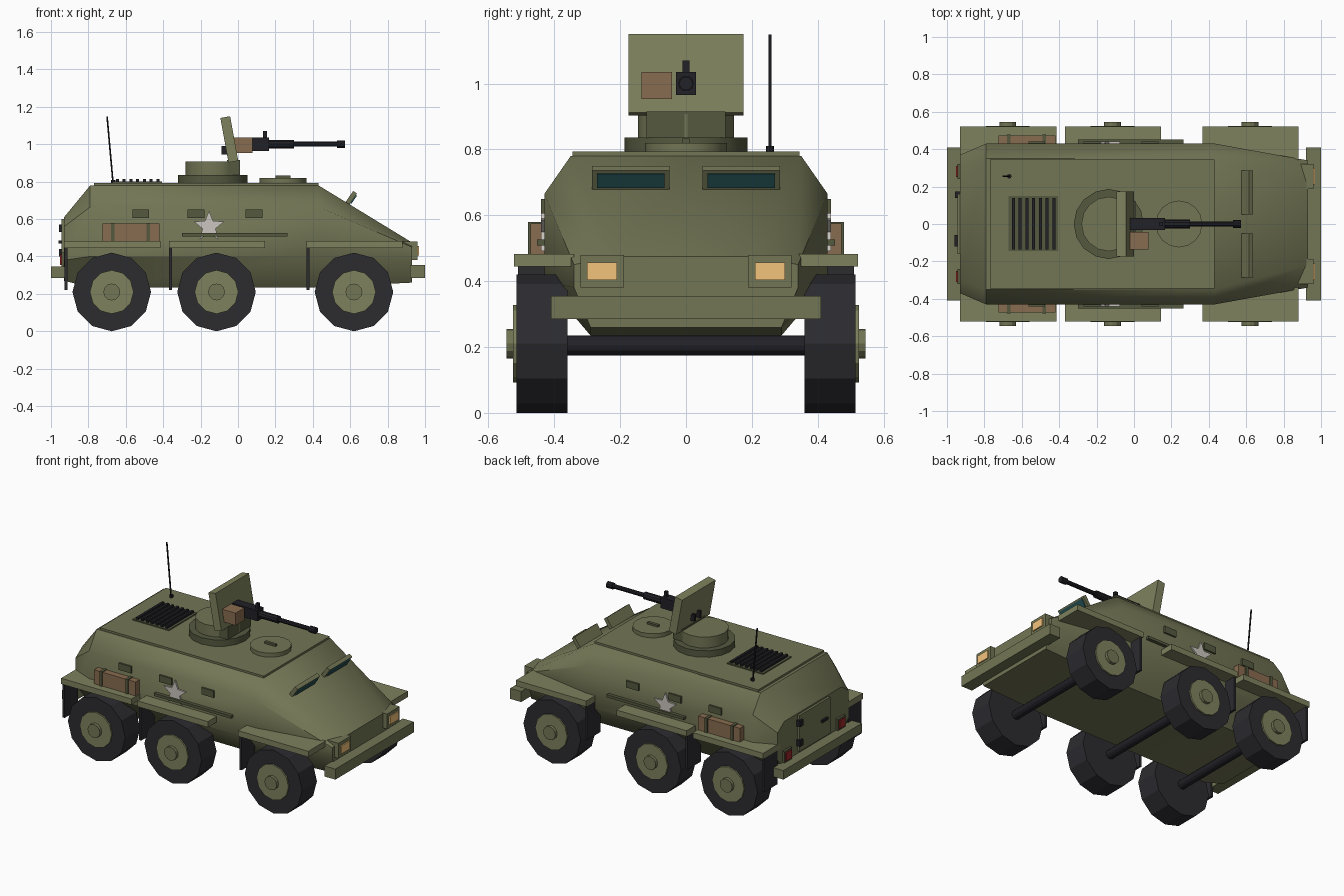
import bpy, bmesh, math
from mathutils import Vector

if "Cube" in bpy.data.objects:
    bpy.data.objects.remove(bpy.data.objects["Cube"])

COLORS = {"olive": (0.17, 0.18, 0.09), "dark_olive": (0.09, 0.10, 0.05), "light_olive": (0.21, 0.22, 0.11),
          "rubber": (0.025, 0.025, 0.03), "gunmetal": (0.015, 0.015, 0.02), "leather": (0.25, 0.15, 0.08),
          "lamp": (0.9, 0.55, 0.2), "red": (0.35, 0.02, 0.02), "glass": (0.02, 0.09, 0.10), "white": (0.6, 0.56, 0.52)}
MATS = {}
for n, c in COLORS.items():
    MATS[n] = bpy.data.materials.new(n)
    MATS[n].diffuse_color = (*c, 1)


def finish(name, bm, mat):
    bmesh.ops.recalc_face_normals(bm, faces=bm.faces[:])
    me = bpy.data.meshes.new(name)
    bm.to_mesh(me)
    bm.free()
    ob = bpy.data.objects.new(name, me)
    bpy.context.collection.objects.link(ob)
    me.materials.append(MATS[mat])
    return ob


def box(name, x, y, z, mat, tilt=0):
    """Box from (min, max) ranges, optionally tilted about its centre around y."""
    bm = bmesh.new()
    bmesh.ops.create_cube(bm, size=1)
    for v in bm.verts:
        v.co = Vector([v.co[i] * (r[1] - r[0]) for i, r in enumerate((x, y, z))])
    ob = finish(name, bm, mat)
    ob.location = [sum(r) / 2 for r in (x, y, z)]
    ob.rotation_euler.y = tilt
    return ob


def rod(name, a, b, r, mat, sides=12, r2=None):
    """Cylinder or cone between two points."""
    a, b = Vector(a), Vector(b)
    bm = bmesh.new()
    bmesh.ops.create_cone(bm, cap_ends=True, segments=sides, radius1=r,
                          radius2=r if r2 is None else r2, depth=(b - a).length)
    ob = finish(name, bm, mat)
    ob.location = (a + b) / 2
    d = b - a
    if abs(d.y) > 0.99 * d.length:
        ob.rotation_euler.x = math.copysign(math.pi / 2, -d.y)
    else:
        ob.rotation_euler.y = math.atan2(d.x, d.z)
    return ob


def smooth(ob, angle=35):
    bpy.ops.object.select_all(action='DESELECT')
    ob.select_set(True)
    bpy.context.view_layer.objects.active = ob
    bpy.ops.object.shade_smooth_by_angle(angle=math.radians(angle))


def span(s, a, b):
    return tuple(sorted((s * a, s * b)))


# Armoured hull: cross-sections lofted along x
SECTIONS = [(-0.93, [(0.30, 0.61), (0.37, 0.56), (0.37, 0.38), (0.28, 0.27)]),
            (-0.79, [(0.35, 0.78), (0.43, 0.665), (0.43, 0.40), (0.29, 0.235)]),
            (0.43, [(0.35, 0.78), (0.43, 0.665), (0.43, 0.40), (0.29, 0.235)]),
            (0.93, [(0.22, 0.475), (0.34, 0.45), (0.34, 0.38), (0.29, 0.26)])]
bm = bmesh.new()
rings = []
for x, half in SECTIONS:
    pts = half + [(-y, z) for y, z in reversed(half)]
    rings.append([bm.verts.new((x, y, z)) for y, z in pts])
for r0, r1 in zip(rings, rings[1:]):
    for i in range(8):
        j = (i + 1) % 8
        bm.faces.new((r0[i], r0[j], r1[j], r1[i]))
bm.faces.new(rings[0])
bm.faces.new(rings[-1])
smooth(finish("hull", bm, "olive"))
box("roof_plate", (-0.77, 0.43), (-0.345, 0.345), (0.775, 0.793), "olive")

# Bumpers
box("front_bumper", (0.92, 1.0), (-0.41, 0.41), (0.285, 0.355), "olive")
box("rear_bumper", (-1.0, -0.92), (-0.41, 0.41), (0.285, 0.345), "olive")

# Rear door with hinges and handle
box("rear_door", (-0.945, -0.92), (-0.16, 0.16), (0.36, 0.60), "olive")
box("door_handle", (-0.96, -0.94), (-0.12, -0.06), (0.47, 0.485), "gunmetal")
for z in (0.42, 0.55):
    box("door_hinge", (-0.957, -0.93), (0.14, 0.175), (z - 0.02, z + 0.02), "gunmetal")

# Axles
for x in (-0.675, -0.115, 0.62):
    rod("axle", (x, -0.37, 0.205), (x, 0.37, 0.205), 0.03, "gunmetal")

for s in (-1, 1):
    # Wheels
    for x in (-0.675, -0.115, 0.62):
        rod("tyre", (x, s * 0.36, 0.21), (x, s * 0.515, 0.21), 0.21, "rubber")
        rod("wheel_rim", (x, s * 0.50, 0.21), (x, s * 0.525, 0.21), 0.117, "light_olive")
        rod("hub_cap", (x, s * 0.51, 0.21), (x, s * 0.545, 0.21), 0.045, "olive")
    # Fenders and mud flaps
    for a, b in ((-0.93, -0.415), (-0.37, 0.145), (0.365, 0.88)):
        box("fender", (a, b), span(s, 0.34, 0.522), (0.445, 0.483), "light_olive")
        box("mud_flap", (a + 0.002, a + 0.018), span(s, 0.37, 0.51), (0.22, 0.45), "rubber")
    # Headlights and tail lights
    box("headlight_housing", (0.87, 0.96), span(s, 0.188, 0.32), (0.38, 0.48), "olive")
    box("headlight", (0.95, 0.968), span(s, 0.21, 0.30), (0.404, 0.457), "lamp")
    box("tail_light_housing", (-0.945, -0.92), span(s, 0.24, 0.32), (0.345, 0.42), "dark_olive")
    box("tail_light", (-0.952, -0.93), span(s, 0.25, 0.31), (0.355, 0.41), "red")
    # Stowage roll with straps
    box("stowage_roll", (-0.725, -0.42), span(s, 0.42, 0.472), (0.483, 0.575), "leather")
    for x in (-0.67, -0.48):
        box("stowage_strap", (x - 0.01, x + 0.01), span(s, 0.42, 0.479), (0.48, 0.58), "dark_olive")
    # Vision ports and side rail
    for x in (-0.52, -0.225, 0.085):
        box("vision_port", (x - 0.045, x + 0.045), span(s, 0.42, 0.441), (0.605, 0.65), "dark_olive")
    box("side_rail", (-0.30, 0.265), span(s, 0.425, 0.452), (0.508, 0.526), "dark_olive")
    # Star marking
    bm = bmesh.new()
    star = []
    for i in range(10):
        r, t = (0.085, 0.037)[i % 2], math.pi / 2 + i * math.pi / 5
        star.append(bm.verts.new((-0.155 + r * math.cos(t), s * 0.428, 0.56 + r * math.sin(t))))
    out = bmesh.ops.extrude_face_region(bm, geom=[bm.faces.new(star)])["geom"]
    bmesh.ops.translate(bm, verts=[v for v in out if isinstance(v, bmesh.types.BMVert)], vec=(0, s * 0.012, 0))
    finish("star_marking", bm, "white")
    # Raised driver visors
    box("driver_visor", (0.592, 0.617), span(s, 0.05, 0.285), (0.673, 0.75), "olive", 0.6)
    box("visor_glass", (0.607, 0.623), span(s, 0.065, 0.27), (0.683, 0.733), "glass", 0.6)

# Roof hatch
smooth(rod("roof_hatch", (0.24, 0, 0.78), (0.24, 0, 0.82), 0.125, "olive", 16))
box("hatch_handle", (0.20, 0.28), (-0.01, 0.01), (0.815, 0.833), "dark_olive")

# Engine grille
box("grille_bed", (-0.67, -0.405), (-0.145, 0.15), (0.785, 0.80), "dark_olive")
for i in range(7):
    x = -0.645 + i * 0.036
    box("grille_slat", (x - 0.008, x + 0.008), (-0.135, 0.14), (0.795, 0.814), "gunmetal")

# Whip antenna
rod("antenna", (-0.667, 0.255, 0.78), (-0.70, 0.255, 1.148), 0.005, "gunmetal", 6)
rod("antenna_base", (-0.667, 0.255, 0.785), (-0.667, 0.255, 0.81), 0.012, "gunmetal", 8)

# Turret ring, cupola and gun mount
smooth(rod("turret_ring", (-0.135, 0, 0.785), (-0.135, 0, 0.836), 0.187, "dark_olive", 16))
smooth(rod("cupola", (-0.135, 0, 0.83), (-0.135, 0, 0.908), 0.146, "olive", 16))
box("gun_mount", (-0.06, 0.01), (-0.12, 0.12), (0.835, 0.915), "dark_olive")
box("gun_shield", (-0.073, -0.02), (-0.175, 0.175), (0.905, 1.147), "light_olive", -0.18)

# Machine gun along +x
box("gun_receiver", (-0.06, 0.165), (-0.031, 0.031), (0.965, 1.035), "gunmetal")
rod("barrel_jacket", (0.16, 0, 1.0), (0.30, 0, 1.0), 0.024, "gunmetal", 10)
rod("barrel", (0.29, 0, 1.0), (0.54, 0, 1.0), 0.014, "gunmetal", 10)
rod("muzzle", (0.53, 0, 1.0), (0.573, 0, 1.0), 0.021, "gunmetal", 10)
box("gun_sight", (0.135, 0.155), (-0.01, 0.01), (1.03, 1.07), "gunmetal")
box("ammo_box", (-0.03, 0.077), (-0.135, -0.042), (0.953, 1.035), "leather")
for y in (-0.03, 0.03):
    box("gun_grip", (-0.088, -0.06), (y - 0.009, y + 0.009), (0.945, 0.99), "gunmetal")

for m in bpy.data.materials:
    if m.users and not m.is_grease_pencil:
        m.use_nodes = True
        m.node_tree.nodes["Principled BSDF"].inputs["Base Color"].default_value = m.diffuse_color
